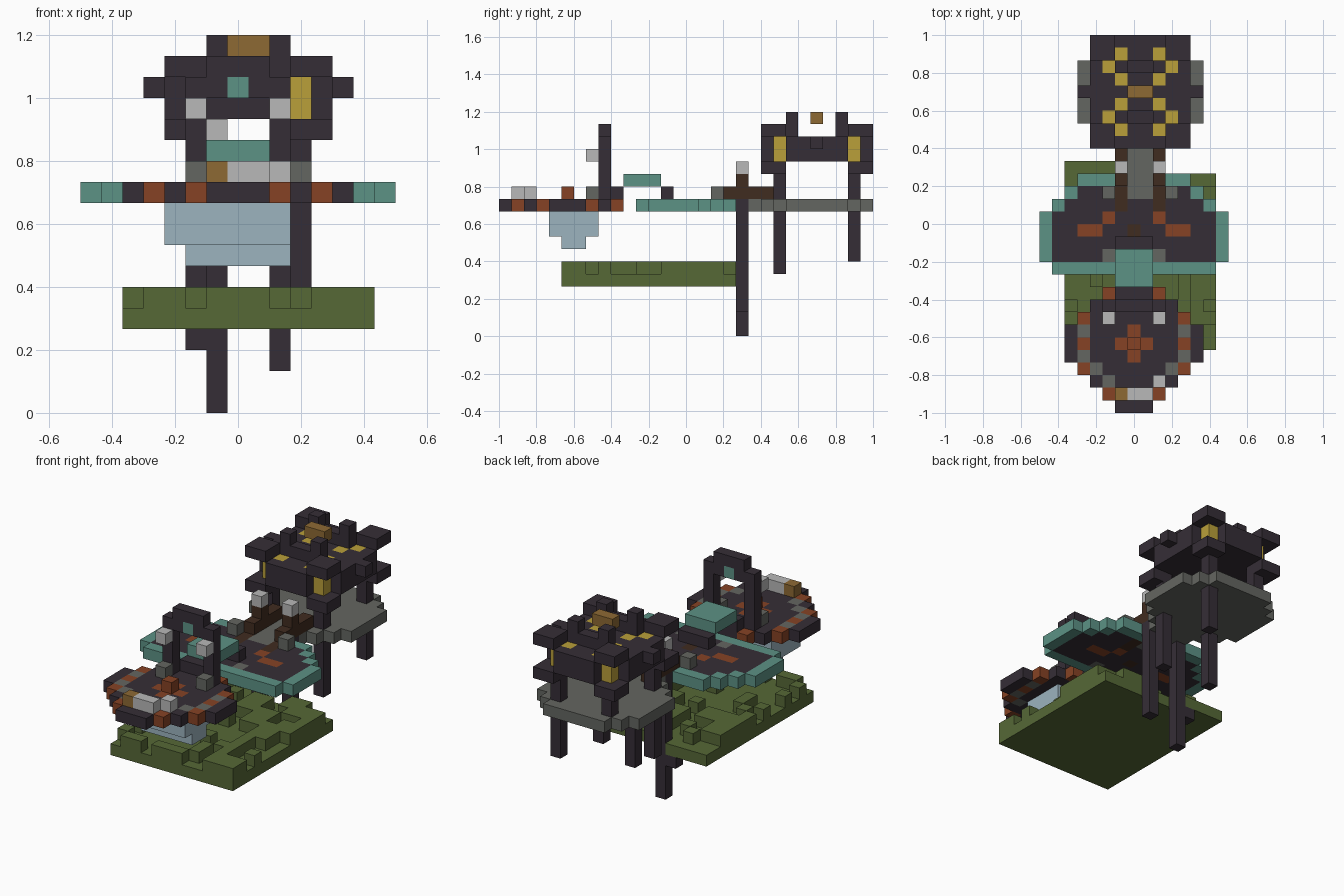
import bpy
import bmesh
import random
from mathutils import Vector

if "Cube" in bpy.data.objects:
    bpy.data.objects.remove(bpy.data.objects["Cube"])

U = 1 / 15                      # edge of one block
ORIGIN = Vector((-0.5, -1, 0))  # corner of the block grid

COLOURS = {
    "charcoal": (0.036, 0.027, 0.037), "rust": (0.24, 0.055, 0.018),
    "teal": (0.107, 0.287, 0.235), "moss": (0.093, 0.138, 0.037),
    "pale_blue": (0.333, 0.456, 0.521), "light_grey": (0.48, 0.48, 0.48),
    "stone": (0.127, 0.133, 0.119), "yellow": (0.49, 0.35, 0.042),
    "ochre": (0.27, 0.144, 0.034), "brown": (0.051, 0.025, 0.014),
}
materials = {}
for label, rgb in COLOURS.items():
    mat = bpy.data.materials.new(label)
    mat.use_nodes = True
    mat.diffuse_color = (*rgb, 1)
    mat.node_tree.nodes["Principled BSDF"].inputs["Base Color"].default_value = (*rgb, 1)
    materials[label] = mat

cells = {}  # block position -> (part, colour)


def span(v):
    return range(v[0], v[1] + 1) if isinstance(v, tuple) else (v,)


def fill(part, colour, x, y, z):
    """Fill a box of blocks; each range is a number or an inclusive pair."""
    for i in span(x):
        for j in span(y):
            for k in span(z):
                cells[i, j, k] = (part, colour)


def flip(v, total):
    return (total - v[1], total - v[0]) if isinstance(v, tuple) else total - v


def pair(part, colour, x, y, z, total=14):
    """Fill a box and its mirror image across x."""
    fill(part, colour, x, y, z)
    fill(part, colour, flip(x, total), y, z)


def quad(part, colour, x, y, z):
    """Fill a box at all four corners of the house."""
    pair(part, colour, x, y, z, 15)
    pair(part, colour, x, flip(y, 50), z, 15)


def disc(part, colour, y0, z, insets):
    """Stack rows with the given inclusive x starts, mirrored in x."""
    for n, (a, total) in enumerate(insets):
        fill(part, colour, (a, total - a), y0 + n, z)


# Mossy ground slab with scattered raised blocks
fill("ground", "moss", (2, 13), (5, 18), 4)
fill("ground", "moss", (2, 5), 19, 4)
random.seed(7)
for i in range(2, 14):
    for j in range(5, 19):
        if random.random() < (0.45 if i > 9 or j > 12 else 0.2):
            fill("ground_bumps", "moss", i, j, 5)
pair("ground_bumps", "moss", 2, (16, 17), 5, 15)
fill("ground_bumps", "moss", (12, 13), 5, 5)

# Round front terrace
disc("round_terrace", "charcoal", 0, 10, [(a, 14) for a in (6, 5, 4, 3, 2, 2, 2, 3, 4, 5)])
for x, y in ((5, 1), (3, 3), (3, 5), (3, 7), (5, 9)):
    pair("round_terrace", "rust", x, y, 10)
for x, y in ((3, 4), (3, 6), (4, 3)):
    pair("round_terrace", "stone", x, y, 10)
fill("round_terrace", "stone", 5, 2, 10)
fill("terrace_emblem", "rust", (6, 8), 5, 10)
fill("terrace_emblem", "rust", 7, (4, 6), 10)
fill("terrace_emblem", "rust", 7, 5, 11)
fill("terrace_bench", "light_grey", (7, 8), 1, 11)
fill("terrace_bench", "light_grey", 9, 2, 11)
fill("bench_crate", "ochre", 6, 1, 11)

# Pale underside below the terrace
fill("terrace_underside", "pale_blue", (4, 9), (4, 7), (8, 9))
fill("terrace_underside", "pale_blue", (5, 9), (5, 6), 7)

# Gate arch with lanterns
pair("gate_arch", "charcoal", 5, 8, (11, 15))
fill("gate_arch", "charcoal", (6, 8), 8, (15, 16))
fill("gate_charm", "teal", 7, 8, 15)
pair("gate_lantern", "light_grey", 5, 7, 14)
pair("gate_footing", "stone", 5, 7, 11)

# Raised footbridge and its steps
fill("front_step", "charcoal", (6, 8), 9, 11)
fill("footbridge", "teal", (6, 8), (10, 12), 12)
fill("rear_step", "charcoal", (6, 8), 13, 11)

# Middle platform: teal rim, dark floor and inlays
disc("platform_rim", "teal", 11, 10, [(a, 14) for a in (1, 0, 0, 0, 0, 1, 2, 3)])
disc("platform_floor", "charcoal", 12, 10, [(a, 14) for a in (1, 1, 1, 1, 2, 3)])
pair("platform_inlay", "rust", (3, 4), 14, 10)
pair("platform_inlay", "rust", 5, 15, 10)
pair("platform_inlay", "stone", 5, 12, 10)
fill("platform_inlay", "brown", 7, 14, 10)

# Round stone deck under the house and the walkway to it
disc("house_deck", "stone", 21, 10, [(a, 15) for a in (5, 4, 3, 3, 3, 3, 3, 4, 5)])
fill("walkway", "stone", (6, 9), (19, 20), 10)
fill("walkway", "stone", (7, 8), (17, 18), 10)
pair("walkway_rail", "brown", 6, (16, 17), 10, 15)
pair("walkway_rail", "brown", 6, (18, 21), 11, 15)
pair("walkway_footing", "stone", 5, 17, 11, 15)

# Walkway posts
fill("walkway_post", "charcoal", 6, 19, (0, 10))
fill("walkway_post", "charcoal", 9, 19, (2, 10))
fill("walkway_brace", "charcoal", 5, 19, 3)
pair("walkway_post", "brown", 6, 19, (11, 12), 15)
pair("post_lamp", "light_grey", 6, 19, 13, 15)

# House stilts below and above the deck
pair("house_stilt", "charcoal", 5, 22, (5, 9), 15)
fill("house_stilt", "charcoal", 10, 28, (6, 9))
quad("house_post", "charcoal", 5, 22, (11, 12))

# House body with open corners holding glowing lamps
fill("house_body", "charcoal", (6, 9), (21, 29), (14, 15))
fill("house_body", "charcoal", (4, 11), (23, 27), (14, 15))
quad("house_corner_base", "charcoal", (4, 5), (21, 22), 13)
quad("house_lamp", "yellow", 5, 22, (14, 15))
for x, y in ((6, 22), (5, 23), (6, 24)):
    quad("roof_glow", "yellow", x, y, 15)
pair("house_wing", "charcoal", 3, 25, 15, 15)

# House roof
quad("roof_corner", "charcoal", (4, 5), (21, 22), 16)
quad("roof_ridge", "charcoal", (6, 7), 23, 16)
quad("roof_finial", "charcoal", 6, 23, 17)
fill("roof_crown", "ochre", (7, 8), 25, 17)

# Turn each part's exposed block sides into one mesh
AXES = [Vector(a) for a in ((1, 0, 0), (0, 1, 0), (0, 0, 1))]
for part in dict.fromkeys(p for p, c in cells.values()):
    bm = bmesh.new()
    used = []
    for pos, (owner, colour) in cells.items():
        if owner != part:
            continue
        if colour not in used:
            used.append(colour)
        centre = Vector(pos) + Vector((0.5, 0.5, 0.5))
        for n in range(3):
            for sign in (-1, 1):
                normal = AXES[n] * sign
                if tuple(int(v) for v in Vector(pos) + normal) in cells:
                    continue
                a, b = AXES[(n + 1) % 3] / 2, AXES[(n + 2) % 3] / 2 * sign
                mid = centre + normal / 2
                ring = (mid - a - b, mid + a - b, mid + a + b, mid - a + b)
                face = bm.faces.new([bm.verts.new(ORIGIN + p * U) for p in ring])
                face.material_index = used.index(colour)
    bmesh.ops.remove_doubles(bm, verts=bm.verts, dist=U / 100)
    mesh = bpy.data.meshes.new(part)
    bm.to_mesh(mesh)
    bm.free()
    for colour in used:
        mesh.materials.append(materials[colour])
    bpy.context.collection.objects.link(bpy.data.objects.new(part, mesh))
